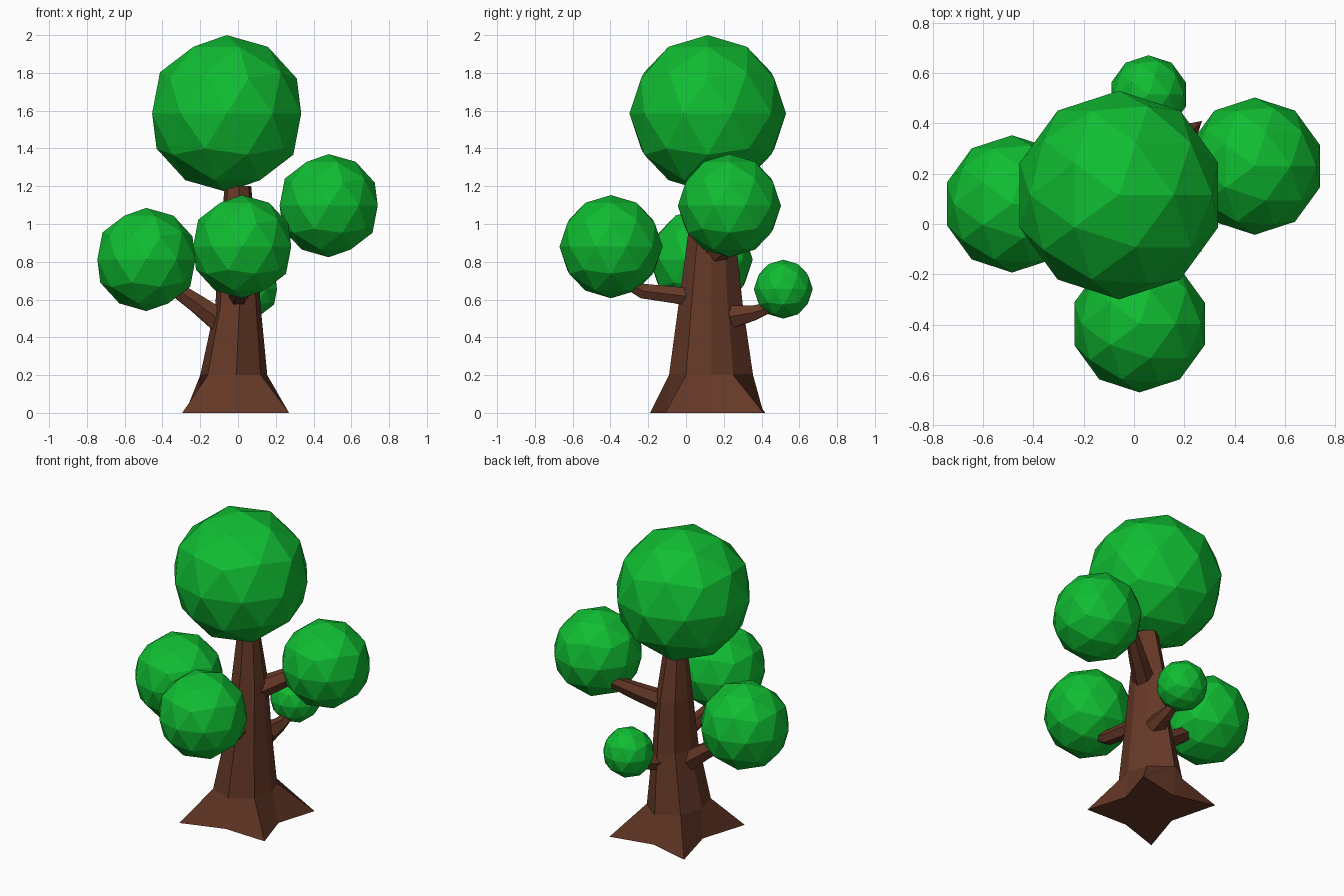
import bpy, bmesh
from math import cos, sin, pi
from mathutils import Vector

cube = bpy.data.objects.get("Cube")
if cube:
    bpy.data.objects.remove(cube, do_unlink=True)


def make_material(name, color):
    mat = bpy.data.materials.new(name)
    mat.use_nodes = True
    mat.diffuse_color = (*color, 1)
    mat.node_tree.nodes["Principled BSDF"].inputs["Base Color"].default_value = (*color, 1)
    return mat


leaf_green = make_material("leaf green", (0.005, 0.51, 0.032))
bark_brown = make_material("bark brown", (0.13, 0.04, 0.02))


def finish(name, bm, mat):
    bmesh.ops.recalc_face_normals(bm, faces=bm.faces)
    mesh = bpy.data.meshes.new(name)
    bm.to_mesh(mesh)
    bm.free()
    mesh.materials.append(mat)
    obj = bpy.data.objects.new(name, mesh)
    bpy.context.collection.objects.link(obj)
    return obj


def loft(name, rings, mat):
    """Skin a stack of equal-sized rings and cap both ends."""
    bm = bmesh.new()
    loops = [[bm.verts.new(p) for p in ring] for ring in rings]
    n = len(loops[0])
    for low, high in zip(loops, loops[1:]):
        for i in range(n):
            j = (i + 1) % n
            bm.faces.new((low[i], low[j], high[j], high[i]))
    bm.faces.new(loops[0])
    bm.faces.new(loops[-1])
    return finish(name, bm, mat)


def foliage(name, center, radius):
    bm = bmesh.new()
    bmesh.ops.create_icosphere(bm, subdivisions=2, radius=radius)
    bmesh.ops.translate(bm, verts=bm.verts, vec=center)
    return finish(name, bm, leaf_green)


def branch(name, points, radii, sides=6):
    """Tapered faceted limb along a short path."""
    points = [Vector(p) for p in points]
    turn = (points[-1] - points[0]).to_track_quat('Z', 'Y')
    rings = []
    for p, r in zip(points, radii):
        rings.append([p + turn @ Vector((r * cos(2 * pi * i / sides),
                                         r * sin(2 * pi * i / sides), 0))
                      for i in range(sides)])
    return loft(name, rings, bark_brown)


# Trunk: star-shaped root flare, then faceted rings that narrow upwards
roots = [(0.27, -0.11), (0.19, 0.15), (0.27, 0.41), (-0.01, 0.35),
         (-0.28, 0.42), (-0.2, 0.11), (-0.295, -0.19), (-0.02, -0.1)]
collar = [(0.12, 0.0), (0.155, 0.13), (0.11, 0.25), (-0.02, 0.355),
          (-0.15, 0.27), (-0.2, 0.12), (-0.16, -0.03), (-0.01, -0.09)]


def trunk_ring(z, cx, cy, hx, hy):
    return [(cx + hx * (x + 0.022) / 0.178, cy + hy * (y - 0.132) / 0.222, z)
            for x, y in collar]


loft("trunk", [
    [(x, y, 0) for x, y in roots],
    [(x, y, 0.2) for x, y in collar],
    trunk_ring(0.57, 0.0, 0.13, 0.12, 0.17),
    trunk_ring(0.9, 0.0, 0.135, 0.1, 0.13),
    trunk_ring(1.2, 0.0, 0.12, 0.07, 0.075),
], bark_brown)

# Branches
branch("front_branch", [(0, 0.06, 0.61), (0.01, -0.23, 0.645), (0.02, -0.34, 0.7)],
       (0.055, 0.045, 0.03))
branch("right_branch", [(-0.06, 0.11, 0.46), (-0.22, 0.1, 0.58), (-0.38, 0.09, 0.69)],
       (0.075, 0.055, 0.04))
branch("left_branch", [(0.03, 0.14, 0.84), (0.18, 0.25, 0.92), (0.3, 0.34, 0.99)],
       (0.07, 0.055, 0.04))
branch("back_branch", [(0.03, 0.24, 0.51), (0.05, 0.36, 0.53), (0.06, 0.48, 0.57)],
       (0.07, 0.045, 0.025))

# Foliage balls
foliage("top_foliage", (-0.06, 0.115, 1.585), 0.415)
foliage("right_foliage", (-0.485, 0.08, 0.812), 0.273)
foliage("left_foliage", (0.48, 0.23, 1.097), 0.273)
foliage("front_foliage", (0.022, -0.397, 0.88), 0.273)
foliage("back_foliage", (0.058, 0.515, 0.655), 0.156)
